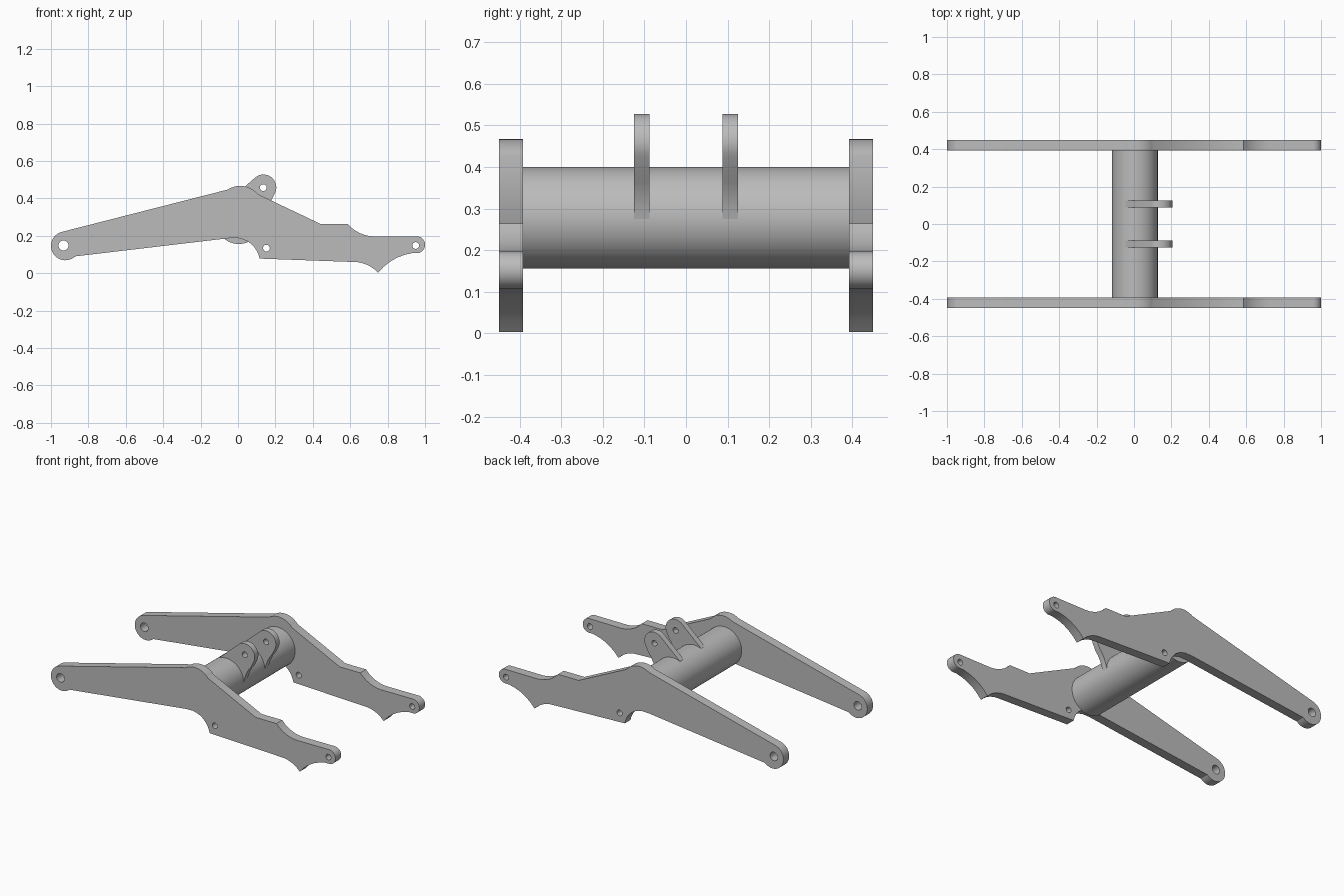
import bpy, bmesh
from math import sin, cos, atan2, tau, radians, ceil
from mathutils import Vector, Matrix

cube = bpy.data.objects.get("Cube")
if cube:
    bpy.data.objects.remove(cube, do_unlink=True)

steel = bpy.data.materials.new("grey_steel")
steel.use_nodes = True
GREY = (0.5, 0.5, 0.5, 1)
steel.diffuse_color = GREY
steel.node_tree.nodes["Principled BSDF"].inputs["Base Color"].default_value = GREY


def arc(a, via, b):
    """Points of the circular arc from a to b that passes through via."""
    a, v, b = Vector(a), Vector(via), Vector(b)
    p, q = v - a, b - a
    d = 2 * p.cross(q)
    c = a + Vector((q.y * p.dot(p) - p.y * q.dot(q),
                    p.x * q.dot(q) - q.x * p.dot(p))) / d
    start, end = (atan2(*(k - c).yx) for k in (a, b))
    sweep = (end - start) % tau if d > 0 else -((start - end) % tau)
    n = max(4, ceil(abs(sweep) / radians(9)))
    r = (a - c).length
    return [(c.x + r * cos(start + sweep * i / n),
             c.y + r * sin(start + sweep * i / n)) for i in range(n + 1)]


def ring(x, z, r, n=32):
    return [(x + r * cos(tau * i / n), z + r * sin(tau * i / n)) for i in range(n)]


def finish(ob, angle=30):
    ob.data.materials.append(steel)
    bpy.ops.object.select_all(action='DESELECT')
    ob.select_set(True)
    bpy.context.view_layer.objects.active = ob
    bpy.ops.object.shade_smooth_by_angle(angle=radians(angle))


def plate(name, loops, y, thickness):
    """Flat plate with holes, cut from x-z outlines and centred on y."""
    curve = bpy.data.curves.new(name + "_profile", 'CURVE')
    curve.dimensions = '2D'
    curve.fill_mode = 'BOTH'
    curve.extrude = thickness / 2
    for loop in loops:
        spline = curve.splines.new('POLY')
        spline.points.add(len(loop) - 1)
        for point, (x, z) in zip(spline.points, loop):
            point.co = (x, z, 0, 1)
        spline.use_cyclic_u = True
    helper = bpy.data.objects.new(name + "_profile", curve)
    mesh = bpy.data.meshes.new_from_object(helper)
    bpy.data.objects.remove(helper)
    bpy.data.curves.remove(curve)
    mesh.materials.clear()
    bm = bmesh.new()
    bm.from_mesh(mesh)
    bmesh.ops.remove_doubles(bm, verts=bm.verts, dist=0.0005)
    bmesh.ops.recalc_face_normals(bm, faces=bm.faces)
    bm.transform(Matrix.Translation((0, y, 0)) @ Matrix.Rotation(radians(90), 4, 'X'))
    bm.to_mesh(mesh)
    bm.free()
    mesh.name = name
    ob = bpy.data.objects.new(name, mesh)
    bpy.context.collection.objects.link(ob)
    finish(ob)


# Side arm outline, clockwise from the rear boss
arm = (arc((-0.87, 0.09), (-1.0, 0.147), (-0.945, 0.22))
       + arc((-0.055, 0.447), (0.01, 0.467), (0.105, 0.423))
       + [(0.44, 0.264)]
       + arc((0.585, 0.264), (0.64, 0.22), (0.73, 0.196))
       + arc((0.955, 0.197), (1.0, 0.148), (0.955, 0.107))
       + arc((0.93, 0.107), (0.835, 0.075), (0.75, 0.003))
       + arc((0.745, 0.006), (0.69, 0.045), (0.615, 0.06))
       + arc((0.115, 0.078), (0.082, 0.145), (0.03, 0.18))
       + [(0.0, 0.188), (-0.05, 0.187)])
arm_holes = [ring(-0.933, 0.148, 0.027), ring(0.152, 0.134, 0.018),
             ring(0.95, 0.148, 0.018)]

# Lug outline: rounded eye on a foot that runs into the cross tube
lug = ([(-0.045, 0.37), (-0.045, 0.39)]
       + arc((0.088, 0.508), (0.15, 0.526), (0.196, 0.425))
       + arc((0.18, 0.392), (0.142, 0.33), (0.125, 0.265))
       + [(0.09, 0.27)])
lug_hole = ring(0.135, 0.457, 0.018)

for side, sign in (("left", 1), ("right", -1)):
    plate("back_arm" if sign > 0 else "front_arm", [arm] + arm_holes, sign * 0.421, 0.058)
    plate("back_lug" if sign > 0 else "front_lug", [lug, lug_hole], sign * 0.1065, 0.037)

# Cross tube between the arms
bpy.ops.mesh.primitive_cylinder_add(vertices=64, radius=0.122, depth=0.79,
                                    location=(0.005, 0, 0.278),
                                    rotation=(radians(90), 0, 0))
tube = bpy.context.object
tube.name = "cross_tube"
finish(tube)
